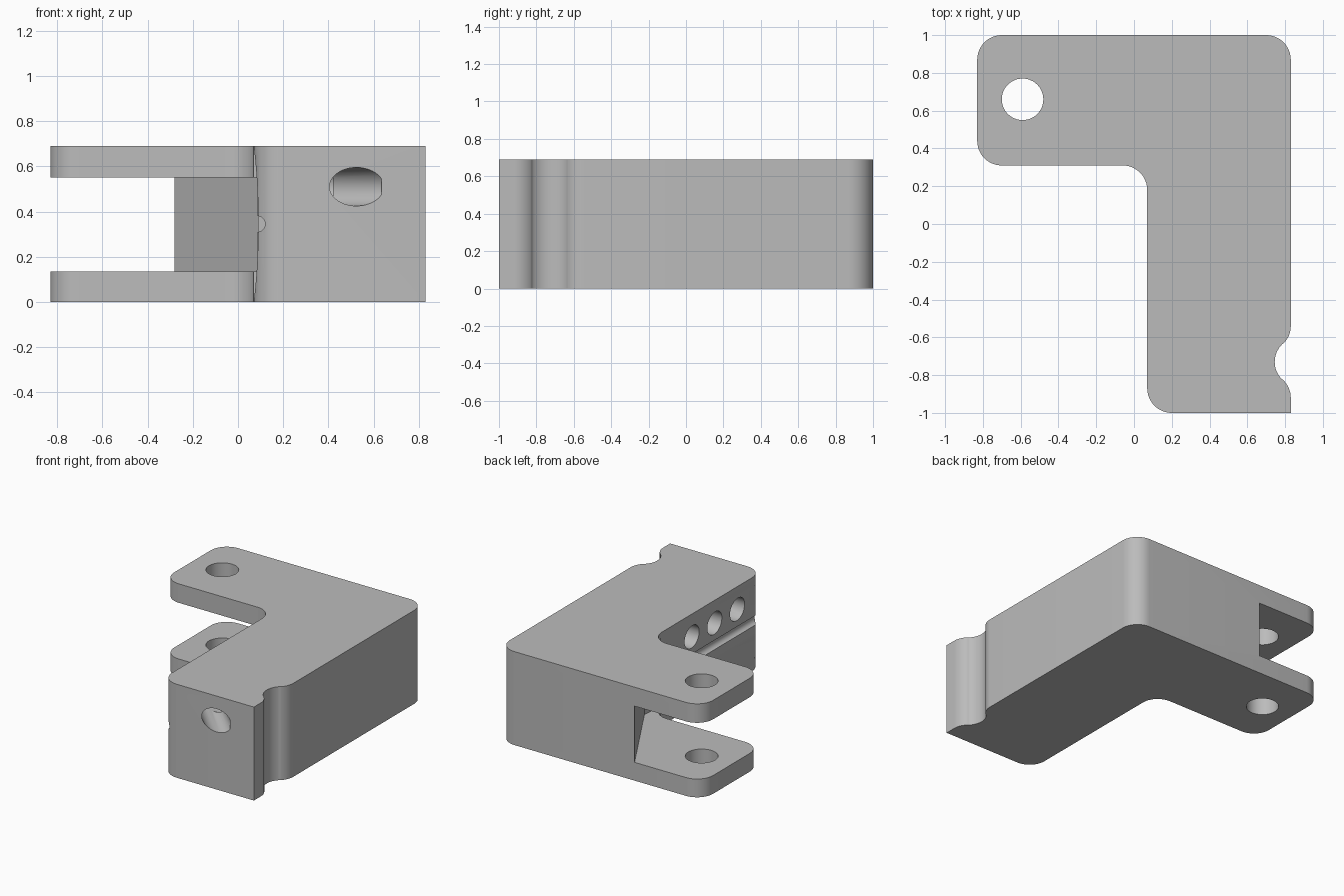
import bpy
import bmesh
from math import cos, sin, radians
from mathutils import Vector

default_cube = bpy.data.objects.get("Cube")
if default_cube:
    bpy.data.objects.remove(default_cube, do_unlink=True)

HEIGHT = 0.69
RADIUS = 0.13


def arc(x, y, r, start, end, steps=12):
    angles = [radians(start + (end - start) * i / steps) for i in range(steps + 1)]
    return [(x + r * cos(a), y + r * sin(a)) for a in angles]


def finish(bm, name):
    bmesh.ops.recalc_face_normals(bm, faces=bm.faces)
    mesh = bpy.data.meshes.new(name)
    bm.to_mesh(mesh)
    bm.free()
    obj = bpy.data.objects.new(name, mesh)
    bpy.context.collection.objects.link(obj)
    return obj


def prism(name, outline, low, high):
    bm = bmesh.new()
    face = bm.faces.new([bm.verts.new((x, y, low)) for x, y in outline])
    extruded = bmesh.ops.extrude_face_region(bm, geom=[face])["geom"]
    verts = [g for g in extruded if isinstance(g, bmesh.types.BMVert)]
    bmesh.ops.translate(bm, verts=verts, vec=(0, 0, high - low))
    return finish(bm, name)


def rod(name, start, end, radius, sides=48):
    start, end = Vector(start), Vector(end)
    axis = end - start
    bm = bmesh.new()
    bmesh.ops.create_cone(bm, cap_ends=True, segments=sides, radius1=radius,
                          radius2=radius, depth=axis.length)
    bmesh.ops.rotate(bm, verts=bm.verts, matrix=axis.to_track_quat("Z", "Y").to_matrix())
    bmesh.ops.translate(bm, verts=bm.verts, vec=(start + end) / 2)
    return finish(bm, name)


# L-shaped body with rounded corners and a scallop in the long side
outline = [(0.83, -1)]
outline += arc(0.70, -0.92, RADIUS, 0, 47)
outline += arc(0.875, -0.73, RADIUS, 226, 134, 16)
outline += arc(0.70, -0.54, RADIUS, -47, 0)
outline += arc(0.70, 0.87, RADIUS, 0, 90)
outline += arc(-0.70, 0.87, RADIUS, 90, 180)
outline += arc(-0.70, 0.44, RADIUS, 180, 270)
outline += arc(-0.06, 0.18, RADIUS, 90, 0)
outline += arc(0.20, -0.87, RADIUS, 180, 270)
body = prism("hinge_bracket", outline, 0, HEIGHT)

# Clevis slot with a slanted end wall
slot = [(-1, 0.18), (0.085, 0.18), (0.10, 0.342), (-0.338, 1.1), (-1, 1.1)]
cutters = [prism("slot_cutter", slot, 0.135, 0.55)]

# Pivot hole through both lugs
cutters.append(rod("pivot_cutter", (-0.59, 0.66, -0.1), (-0.59, 0.66, 0.8), 0.11))

# Shallow hollow and small groove along the inner face
cutters.append(rod("hollow_cutter", (-2.89, -1.1, 0.345), (-2.89, 0.19, 0.345), 2.98, 256))
cutters.append(rod("groove_cutter", (0.085, -1.2, 0.345), (0.085, 0.21, 0.345), 0.035, 32))

# Row of bores in the inner face, the last meeting an angled bore from the front
for i in range(3):
    y = -0.19 - 0.265 * i
    cutters.append(rod("bore_cutter", (-0.1, y, 0.51), (0.42, y, 0.51), 0.085))
cutters.append(rod("angled_bore_cutter", (0.20, -0.675, 0.51), (0.58, -1.055, 0.51), 0.085))

bpy.context.view_layer.objects.active = body
for cutter in cutters:
    cutter.hide_render = True
    cut = body.modifiers.new(cutter.name, "BOOLEAN")
    cut.operation = "DIFFERENCE"
    cut.solver = "EXACT"
    cut.object = cutter
    bpy.ops.object.modifier_apply(modifier=cut.name)
    bpy.data.objects.remove(cutter, do_unlink=True)

# Plain grey finish
grey = bpy.data.materials.new("plain_grey")
grey.use_nodes = True
grey.diffuse_color = (0.5, 0.5, 0.5, 1)
shader = next(n for n in grey.node_tree.nodes if n.type == "BSDF_PRINCIPLED")
shader.inputs["Base Color"].default_value = (0.5, 0.5, 0.5, 1)
body.data.materials.clear()
body.data.materials.append(grey)

bpy.ops.object.select_all(action="DESELECT")
body.select_set(True)
bpy.ops.object.shade_smooth_by_angle(angle=radians(30))
